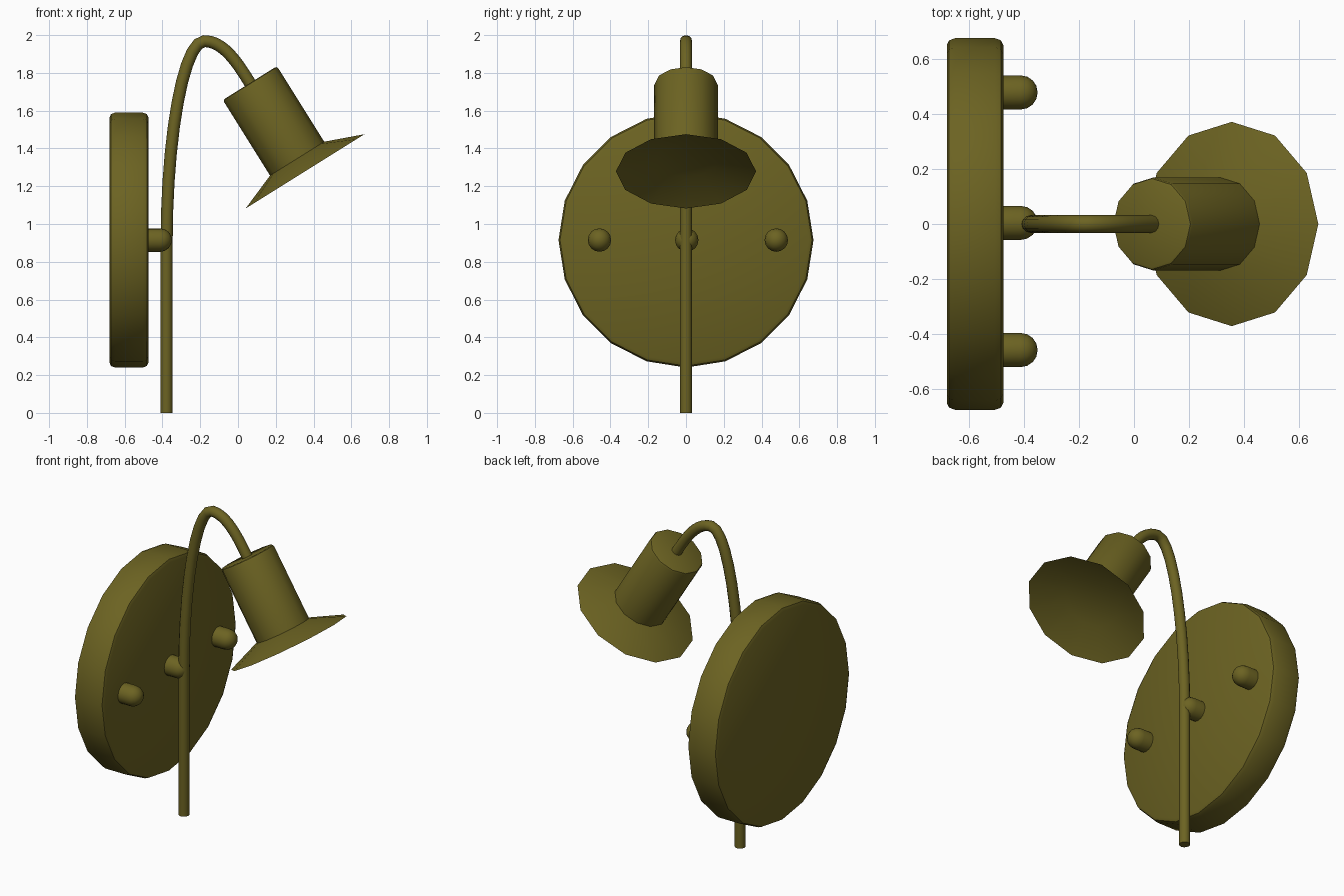
import bpy, bmesh, math
from mathutils import Vector, Matrix

if "Cube" in bpy.data.objects:
    bpy.data.objects.remove(bpy.data.objects["Cube"])

mat = bpy.data.materials.new("olive_metal")
mat.diffuse_color = (0.15, 0.125, 0.016, 1)
mat.use_nodes = True
mat.node_tree.nodes["Principled BSDF"].inputs["Base Color"].default_value = mat.diffuse_color


def finish(ob, angle=35):
    ob.data.materials.clear()
    ob.data.materials.append(mat)
    bpy.ops.object.select_all(action='DESELECT')
    ob.select_set(True)
    bpy.context.view_layer.objects.active = ob
    bpy.ops.object.shade_smooth_by_angle(angle=math.radians(angle))


def lathe(name, profile, sides, origin, axis, angle=35):
    """Spin (radius, distance) pairs about an axis in the xz plane; first corner lies in that plane."""
    axis = Vector(axis).normalized()
    side = Vector((0, 1, 0))
    up = axis.cross(side)
    bm = bmesh.new()
    rings = []
    for r, d in profile:
        n = 1 if r == 0 else sides
        rings.append([bm.verts.new(Vector(origin) + axis * d
                      + up * r * math.cos(2 * math.pi * i / sides)
                      + side * r * math.sin(2 * math.pi * i / sides)) for i in range(n)])
    for a, b in zip(rings, rings[1:]):
        for i in range(sides):
            j = (i + 1) % sides
            if len(a) == 1:
                bm.faces.new((a[0], b[j], b[i]))
            elif len(b) == 1:
                bm.faces.new((a[i], a[j], b[0]))
            else:
                bm.faces.new((a[i], a[j], b[j], b[i]))
    bmesh.ops.recalc_face_normals(bm, faces=bm.faces)
    me = bpy.data.meshes.new(name)
    bm.to_mesh(me)
    bm.free()
    ob = bpy.data.objects.new(name, me)
    bpy.context.collection.objects.link(ob)
    finish(ob, angle)
    return ob


# Round wall plate with softened rims
lathe("wall_plate",
      [(0, 0), (0.65, 0), (0.667, 0.008), (0.675, 0.03), (0.675, 0.175),
       (0.667, 0.197), (0.65, 0.205), (0, 0.205)],
      20, (-0.68, 0, 0.915), (1, 0, 0), 40)

# Three dome-ended pegs
dome = [(0.062 * math.cos(math.radians(a)), 0.078 + 0.062 * math.sin(math.radians(a)))
        for a in (0, 22.5, 45, 67.5)]
for i, y in enumerate((-0.458, 0.004, 0.478)):
    lathe(f"peg_{i + 1}", [(0, 0), (0.062, 0)] + dome + [(0, 0.14)],
          16, (-0.49, y, 0.915), (1, 0, 0))

# Bent tube arm: each entry is (handle in, point, handle out) in x, z
path = [((-0.378, -0.2), (-0.378, 0.0), (-0.378, 0.3)),
        ((-0.378, 0.6), (-0.378, 0.9), (-0.378, 1.45)),
        ((-0.29, 1.968), (-0.178, 1.968), (-0.075, 1.968)),
        ((0.0, 1.85), (0.07, 1.735), (0.1, 1.69))]
cu = bpy.data.curves.new("arm", 'CURVE')
cu.dimensions = '3D'
cu.bevel_depth = 0.032
cu.bevel_resolution = 4
cu.resolution_u = 10
cu.use_fill_caps = True
sp = cu.splines.new('BEZIER')
sp.bezier_points.add(len(path) - 1)
for p, (hl, co, hr) in zip(sp.bezier_points, path):
    p.handle_left_type = p.handle_right_type = 'FREE'
    p.co = (co[0], 0, co[1])
    p.handle_left = (hl[0], 0, hl[1])
    p.handle_right = (hr[0], 0, hr[1])
arm = bpy.data.objects.new("arm", cu)
bpy.context.collection.objects.link(arm)
bpy.ops.object.select_all(action='DESELECT')
arm.select_set(True)
bpy.context.view_layer.objects.active = arm
bpy.ops.object.convert(target='MESH')
finish(bpy.context.view_layer.objects.active, 40)

# Tilted lamp head: socket body and flared shade
tilt = (0.53, 0, -0.848)
top = (0.063, 0, 1.746)
lathe("lamp_socket",
      [(0, 0), (0.157, 0), (0.165, 0.004), (0.169, 0.014), (0.169, 0.474), (0, 0.474)],
      12, top, tilt)
lathe("lamp_shade",
      [(0, 0.47), (0.165, 0.47), (0.371, 0.551), (0.165, 0.482), (0, 0.482)],
      12, top, tilt)
